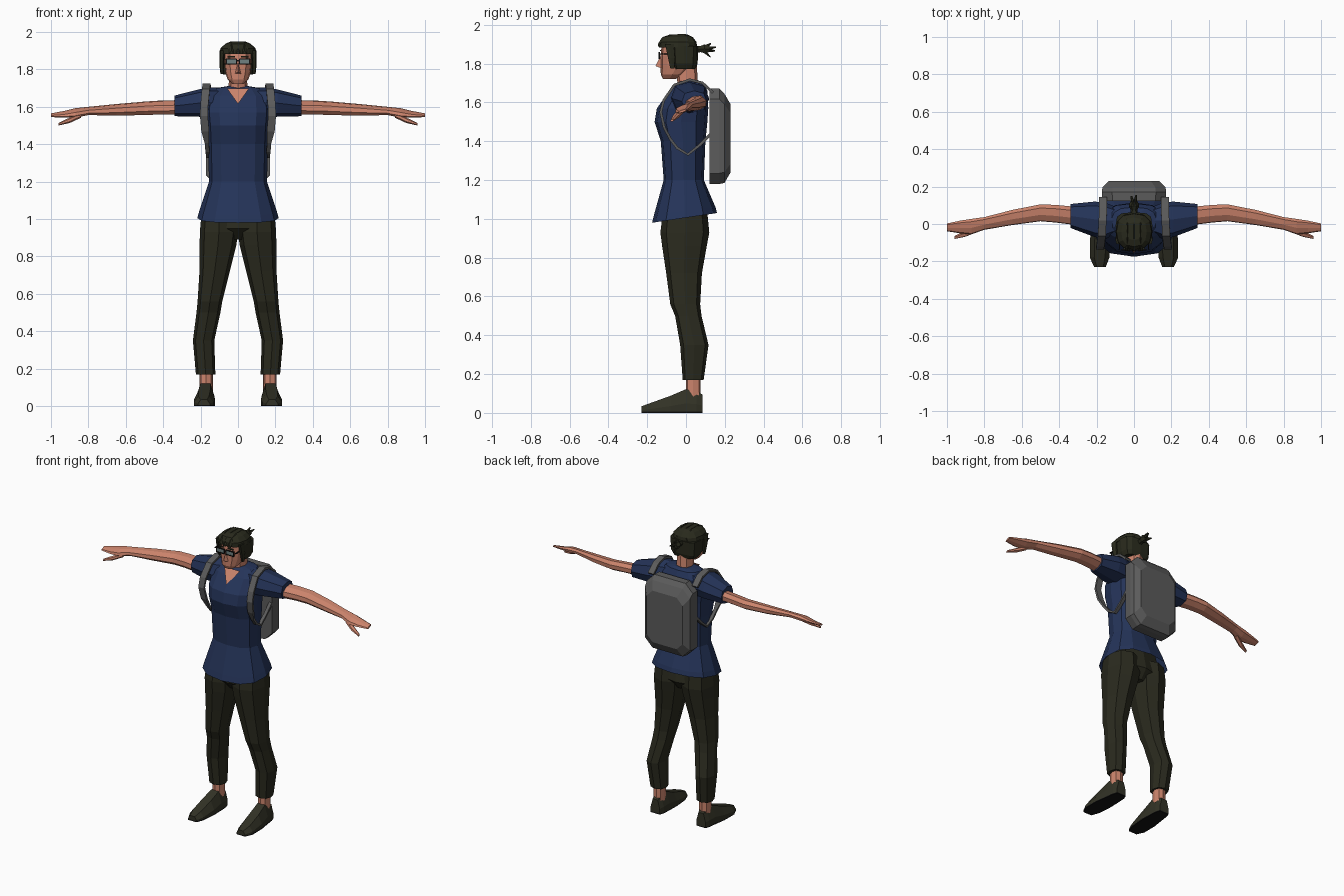
import bpy, bmesh, math
from mathutils import Vector


def material(name, rgb):
    m = bpy.data.materials.new(name)
    m.diffuse_color = (*rgb, 1)
    return m


NAVY = material("navy cloth", (0.018, 0.034, 0.100))
OLIVE = material("dark olive cloth", (0.023, 0.023, 0.013))
HAIR = material("dark hair", (0.022, 0.023, 0.012))
SKIN = material("skin", (0.60, 0.23, 0.15))
GREY = material("grey canvas", (0.105, 0.105, 0.105))
SHOE = material("shoe olive", (0.032, 0.032, 0.019))
BLACK = material("black", (0.006, 0.006, 0.006))
LENS = material("lens", (0.16, 0.22, 0.22))


def finish(name, bm, mat, mirror=False):
    bmesh.ops.recalc_face_normals(bm, faces=bm.faces)
    me = bpy.data.meshes.new(name)
    bm.to_mesh(me)
    bm.free()
    me.materials.append(mat)
    ob = bpy.data.objects.new(name, me)
    bpy.context.collection.objects.link(ob)
    if mirror:
        ob.modifiers.new("mirror", 'MIRROR').use_mirror_merge = False
    return ob


def loft(name, rings, mat, mirror=False, caps=(True, True)):
    """Skin a list of equal-length point rings."""
    bm = bmesh.new()
    vs = [[bm.verts.new(p) for p in r] for r in rings]
    n = len(rings[0])
    for a, b in zip(vs, vs[1:]):
        for i in range(n):
            j = (i + 1) % n
            bm.faces.new((a[i], a[j], b[j], b[i]))
    if caps[0]:
        bm.faces.new(vs[0])
    if caps[1]:
        bm.faces.new(vs[-1])
    return finish(name, bm, mat, mirror)


def oval(n, p):
    """Unit oval; p below 1 makes it squarer."""
    for i in range(n):
        a = 2 * math.pi * i / n
        c, s = math.cos(a), math.sin(a)
        yield (math.copysign(abs(c) ** p, c), math.copysign(abs(s) ** p, s))


def z_ring(z, xc, yc, rx, ry, n=8, p=0.8, tilt=0.0):
    return [(xc + rx * u, yc + ry * v, z + tilt * v) for u, v in oval(n, p)]


def x_ring(x, yc, zc, ry, rz, roll=0.0, n=8, p=0.8):
    c, s = math.cos(roll), math.sin(roll)
    return [(x, yc + ry * u * c - rz * v * s, zc + ry * u * s + rz * v * c)
            for u, v in oval(n, p)]


def box(name, center, size, mat, mirror=False):
    bm = bmesh.new()
    bmesh.ops.create_cube(bm, size=1)
    for v in bm.verts:
        v.co = Vector([c + s * k for c, s, k in zip(center, size, v.co)])
    return finish(name, bm, mat, mirror)


def poly(name, verts, faces, mat, mirror=False):
    bm = bmesh.new()
    vs = [bm.verts.new(v) for v in verts]
    for f in faces:
        bm.faces.new([vs[i] for i in f])
    return finish(name, bm, mat, mirror)


# Shirt body: height, half width, front y, back y, front-to-back hem tilt
body = [(1.005, .218, -.175, .16, .025), (1.04, .208, -.165, .152, .02),
        (1.20, .155, -.115, .092, 0), (1.40, .160, -.13, .10, 0),
        (1.50, .165, -.162, .11, 0), (1.57, .172, -.15, .115, 0),
        (1.66, .165, -.085, .11, 0), (1.70, .120, -.045, .09, 0),
        (1.71, .060, -.035, .07, 0)]
loft("shirt_body", [z_ring(z, 0, (f + b) / 2, w, (b - f) / 2, 12, .8, t)
                    for z, w, f, b, t in body], NAVY, caps=(False, True))

# Short sleeves
loft("sleeve", [x_ring(.07, .02, 1.63, .06, .07), x_ring(.15, .018, 1.625, .095, .08),
                x_ring(.21, .025, 1.62, .095, .073), x_ring(.34, .043, 1.605, .064, .055)],
     NAVY, True)

# Neckline skin
poly("neckline", [(-.058, -.062, 1.697), (.058, -.062, 1.697), (0, -.127, 1.615)],
     [(0, 1, 2)], SKIN)

# Arms, hands and thumbs
arm = [(.30, .042, 1.597, .052, .036), (.42, .055, 1.596, .050, .034),
       (.50, .060, 1.592, .048, .033), (.65, .035, 1.584, .043, .028),
       (.80, .003, 1.578, .036, .018), (.87, -.014, 1.567, .044, .020),
       (.93, -.016, 1.560, .036, .012), (1.0, -.018, 1.555, .022, .006)]
loft("arm", [x_ring(x, y, z, a, b, .35) for x, y, z, a, b in arm], SKIN, True)
loft("thumb", [x_ring(.84, -.025, 1.557, .02, .014, .4, 6),
               x_ring(.90, -.052, 1.528, .017, .013, .4, 6),
               x_ring(.96, -.072, 1.507, .009, .006, .4, 6)], SKIN, True)

# Trousers
leg = [(1.03, .100, -.005, .095, .115), (.93, .102, -.006, .102, .126),
       (.86, .107, -.008, .098, .115), (.72, .125, -.01, .081, .092),
       (.56, .150, -.004, .066, .077), (.50, .158, .012, .064, .068),
       (.35, .184, .043, .057, .073), (.17, .173, .037, .052, .054)]
loft("trouser_leg", [z_ring(*r) for r in leg], OLIVE, True)
loft("trouser_hips", [z_ring(.89, 0, .0, .07, .07), z_ring(.95, 0, -.005, .18, .122),
                      z_ring(1.12, 0, -.01, .155, .09)], OLIVE)

# Ankles
loft("ankle", [z_ring(.08, .171, .037, .036, .038), z_ring(.19, .171, .037, .036, .038)],
     SKIN, True)

# Shoes: y, centre x, half width, height
shoe = [(.085, .172, .034, .095), (.055, .172, .044, .112), (.0, .174, .049, .122),
        (-.08, .179, .056, .088), (-.18, .184, .052, .052), (-.23, .182, .031, .034)]


def shoe_ring(y, xc, w, h):
    half = [(w, .006), (w, .4 * h), (.55 * w, h)]
    return [(xc + a, y, z) for a, z in half] + [(xc - a, y, z) for a, z in half[::-1]]


loft("shoe", [shoe_ring(*s) for s in shoe], SHOE, True)
loft("shoe_sole", [[(x + a * w, y, z) for a, z in ((-1, 0), (1, 0), (1, .009), (-1, .009))]
                   for y, x, w, h in shoe], BLACK, True)

# Neck and head
loft("neck", [z_ring(1.65, 0, .015, .062, .06), z_ring(1.71, 0, .008, .05, .053),
              z_ring(1.80, 0, .0, .047, .055)], SKIN)
head = [(1.722, 0, -.085, .032, .034), (1.745, 0, -.070, .055, .060),
        (1.79, 0, -.045, .070, .086), (1.84, 0, -.045, .075, .086),
        (1.90, 0, -.040, .075, .085)]
loft("head", [z_ring(*r, n=12) for r in head], SKIN)
poly("nose", [(0, -.128, 1.845), (0, -.157, 1.787), (.017, -.125, 1.776), (-.017, -.125, 1.776)],
     [(0, 1, 2), (0, 3, 1), (1, 3, 2)], SKIN)

# Glasses
for dz in (-.014, .014):
    box("glasses_rim", (.036, -.137, 1.842 + dz), (.058, .008, .006), BLACK, True)
for x in (.009, .063):
    box("glasses_rim_side", (x, -.137, 1.842), (.006, .008, .03), BLACK, True)
box("glasses_lens", (.036, -.136, 1.842), (.05, .004, .024), LENS, True)
box("glasses_bridge", (0, -.137, 1.846), (.02, .008, .006), BLACK)
box("glasses_arm", (.078, -.095, 1.85), (.005, .085, .007), BLACK, True)
box("eyebrow", (.036, -.131, 1.868), (.04, .008, .006), HAIR, True)

# Hair: crown, back and sides, side locks, tied tail
crown = [(1.883, 0, -.040, .099, .098), (1.912, 0, -.042, .094, .096),
         (1.937, 0, -.043, .068, .078), (1.949, 0, -.038, .040, .048)]
loft("hair_crown", [z_ring(*r, n=12) for r in crown], HAIR)
sides = [(1.772, 0, -.008, .080, .058), (1.80, 0, -.008, .094, .068),
         (1.89, 0, -.010, .099, .073)]
loft("hair_back", [z_ring(*r, n=12, p=.6) for r in sides], HAIR)
loft("hair_lock", [z_ring(1.775, .086, -.07, .008, .012, 6), z_ring(1.83, .088, -.075, .012, .02, 6),
                   z_ring(1.90, .085, -.085, .014, .025, 6)], HAIR, True)
for x in (0, .035, -.035):
    loft("hair_strand", [[(x + a, y, z + b) for a, b in ((-.012, -.01), (.012, -.01), (0, .008))]
                         for y, z in ((-.145, 1.893), (-.125, 1.925), (-.08, 1.943),
                                      (.0, 1.944), (.05, 1.90))], HAIR)


def y_ring(y, x, z, rx, rz):
    return [(x + rx * u, y, z + rz * v) for u, v in oval(6, 1)]


loft("hair_tail_base", [y_ring(.04, 0, 1.87, .022, .022), y_ring(.075, 0, 1.875, .018, .018),
                        y_ring(.095, 0, 1.877, .028, .026), y_ring(.12, 0, 1.875, .02, .018)], HAIR)
for x, y, z in ((.012, .155, 1.885), (-.014, .15, 1.865), (0, .125, 1.835), (.0, .13, 1.905)):
    loft("hair_tail_tip", [y_ring(.085, 0, 1.875, .016, .018),
                           y_ring(y, x, z, .004, .004)], HAIR)


# Backpack: cut-corner outline with tapered back panel
def pack_ring(y, w, z0, z1, c):
    half = [(w - c, z0), (w, z0 + c), (w, z1 - c), (w - c, z1)]
    return [(x, y, z) for x, z in half] + [(-x, y, z) for x, z in half[::-1]]


loft("backpack", [pack_ring(.122, .170, 1.18, 1.672, .055), pack_ring(.172, .172, 1.18, 1.672, .055),
                  pack_ring(.198, .168, 1.185, 1.645, .055),
                  pack_ring(.230, .135, 1.24, 1.59, .045)], GREY)

# Shoulder straps: ribbon swept along a path
path = [Vector(p) for p in (
    (.165, .14, 1.65), (.165, .085, 1.70), (.168, .02, 1.717), (.172, -.06, 1.69),
    (.180, -.115, 1.61), (.182, -.130, 1.55), (.175, -.112, 1.47), (.167, -.08, 1.41),
    (.163, -.045, 1.365), (.158, .01, 1.332), (.158, .07, 1.38), (.158, .14, 1.45))]
rings = []
for i, p in enumerate(path):
    t = path[min(i + 1, len(path) - 1)] - path[max(i - 1, 0)]
    nrm = Vector((0, -t.z, t.y)).normalized() * .007
    w = Vector((.021 if i < 7 else .011, 0, 0))
    rings.append([p + w + nrm, p - w + nrm, p - w - nrm, p + w - nrm])
loft("shoulder_strap", rings, GREY, True)
